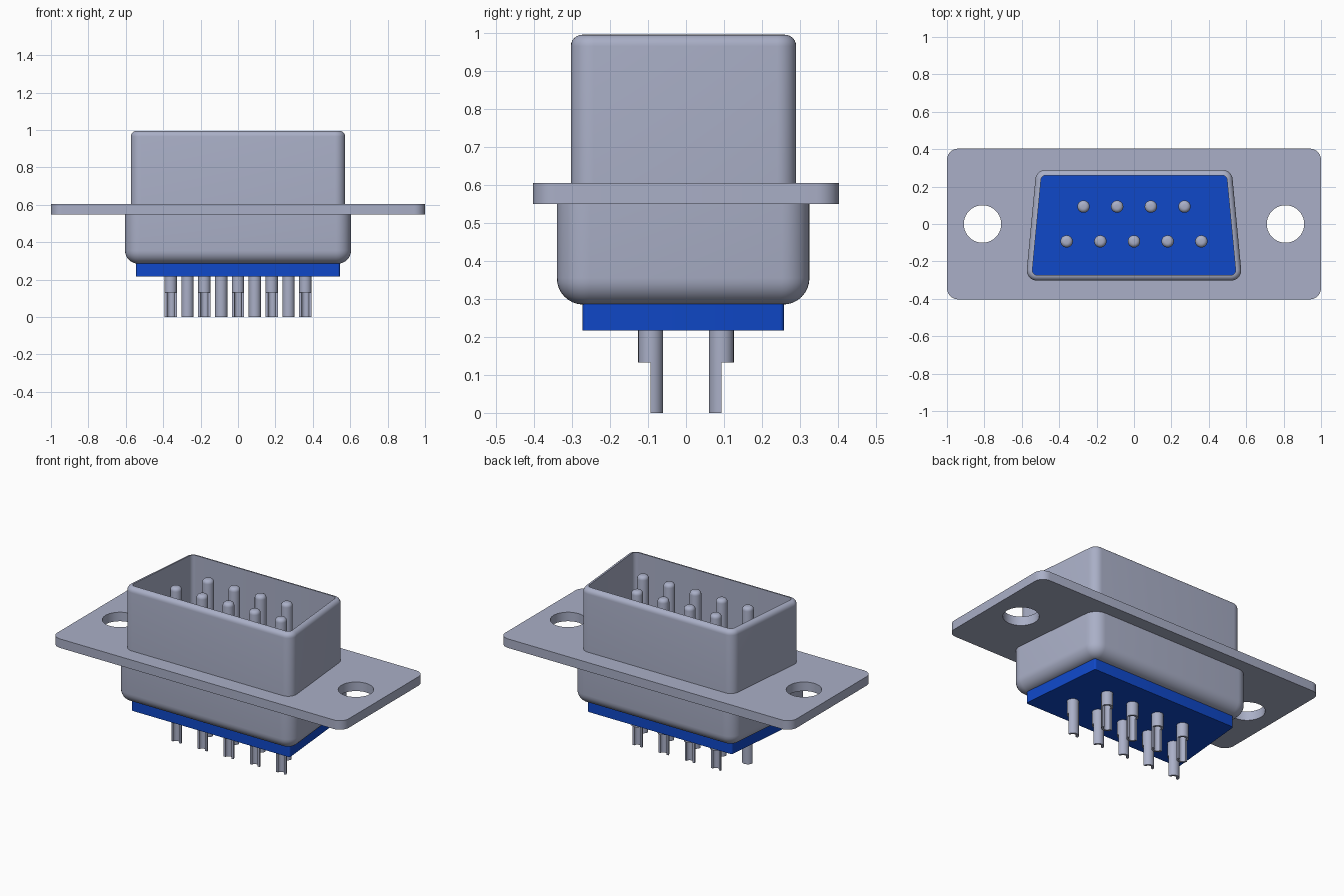
import bpy, bmesh, math

cube = bpy.data.objects.get("Cube")
if cube:
    bpy.data.objects.remove(cube, do_unlink=True)


def material(name, rgb, rough):
    m = bpy.data.materials.new(name)
    m.use_nodes = True
    m.diffuse_color = (*rgb, 1)
    bsdf = m.node_tree.nodes["Principled BSDF"]
    bsdf.inputs["Base Color"].default_value = (*rgb, 1)
    bsdf.inputs["Roughness"].default_value = rough
    return m


METAL = material("grey metal", (0.40, 0.43, 0.57), 0.5)
PLASTIC = material("blue plastic", (0.005, 0.065, 0.58), 0.5)
SLOPE = 0.095  # taper of the D-shaped outline


def d_ring(half, y0, y1, r, inset=0.0, n=8):
    """Rounded trapezoid outline, wide at the front; inset shrinks it evenly."""
    a = math.atan(SLOPE)
    side = []
    for cy, t0, t1 in ((y0 + r, -math.pi / 2, a), (y1 - r, a, math.pi / 2)):
        cx = half - SLOPE * cy - r * math.hypot(1, SLOPE)
        for i in range(n + 1):
            t = t0 + (t1 - t0) * i / n
            side.append((cx + (r - inset) * math.cos(t), cy + (r - inset) * math.sin(t)))
    return side + [(-x, y) for x, y in reversed(side)]


def circle(cx, cy, r, n=24):
    return [(cx + r * math.cos(2 * math.pi * i / n), cy + r * math.sin(2 * math.pi * i / n))
            for i in range(n)]


def add_loft(bm, rings, closed=False):
    """Skin (outline, z) rings; cap the ends, or join last to first."""
    loops = [[bm.verts.new((x, y, z)) for x, y in pts] for pts, z in rings]
    pairs = list(zip(loops, loops[1:]))
    if closed:
        pairs.append((loops[-1], loops[0]))
    for lo, hi in pairs:
        k = len(lo)
        for i in range(k):
            bm.faces.new((lo[i], lo[(i + 1) % k], hi[(i + 1) % k], hi[i]))
    if not closed:
        bm.faces.new(loops[0])
        bm.faces.new(loops[-1])


def smooth(ob):
    bpy.ops.object.select_all(action="DESELECT")
    ob.select_set(True)
    bpy.context.view_layer.objects.active = ob
    bpy.ops.object.shade_smooth_by_angle(angle=math.radians(35))


def finish(bm, name, mat):
    bmesh.ops.recalc_face_normals(bm, faces=bm.faces)
    me = bpy.data.meshes.new(name)
    bm.to_mesh(me)
    bm.free()
    me.materials.append(mat)
    ob = bpy.data.objects.new(name, me)
    bpy.context.collection.objects.link(ob)
    smooth(ob)
    return ob


def loft_object(name, mat, rings, closed=False):
    bm = bmesh.new()
    add_loft(bm, rings, closed)
    return finish(bm, name, mat)


def fillet(r, n=6):
    """(inset, distance before the end) steps of a quarter-round edge."""
    return [(r * (1 - math.cos(t)), r * (1 - math.sin(t)))
            for t in (math.pi / 2 * i / n for i in range(n + 1))]


UPPER = (0.55, -0.303, 0.29, 0.055)
LOWER = (0.58, -0.34, 0.325, 0.08)
INSULATOR = (0.52, -0.272, 0.258, 0.012)

# Mounting flange: filled flat outline with two screw holes and the D opening
R = 0.06
plate = []
for sx, sy, start in ((1, 1, 0), (-1, 1, 90), (-1, -1, 180), (1, -1, 270)):
    for i in range(9):
        t = math.radians(start + 90 * i / 8)
        plate.append((sx * (1 - R) + R * math.cos(t), sy * (0.403 - R) + R * math.sin(t)))
curve = bpy.data.curves.new("flange", "CURVE")
curve.dimensions = "2D"
curve.fill_mode = "BOTH"
curve.extrude = 0.028
for pts in (plate, circle(0.81, 0, 0.1, 40), circle(-0.81, 0, 0.1, 40), d_ring(*UPPER, 0.015)):
    sp = curve.splines.new("POLY")
    sp.points.add(len(pts) - 1)
    for p, (x, y) in zip(sp.points, pts):
        p.co = (x, y, 0, 1)
    sp.use_cyclic_u = True
curve.materials.append(METAL)
flange = bpy.data.objects.new("flange", curve)
flange.location.z = 0.577
bpy.context.collection.objects.link(flange)
bpy.ops.object.select_all(action="DESELECT")
flange.select_set(True)
bpy.context.view_layer.objects.active = flange
bpy.ops.object.convert(target="MESH")
flange = bpy.context.view_layer.objects.active
bm = bmesh.new()
bm.from_mesh(flange.data)
bmesh.ops.remove_doubles(bm, verts=bm.verts, dist=1e-5)
bmesh.ops.recalc_face_normals(bm, faces=bm.faces)
bm.to_mesh(flange.data)
bm.free()
smooth(flange)

# Upper shell: thin wall with a rounded rim
rings = [(d_ring(*UPPER), 0.56)]
rings += [(d_ring(*UPPER, i), 0.995 - d) for i, d in fillet(0.03)]
rings += [(d_ring(*UPPER, 0.03), 0.56)]
loft_object("upper_shell", METAL, rings, closed=True)

# Lower shell: deep cup with a rounded bottom edge
rings = [(d_ring(*LOWER), 0.56)]
rings += [(d_ring(*LOWER, i), 0.285 + d) for i, d in fillet(0.07, 8)]
loft_object("lower_shell", METAL, rings)

# Insulator: floor of the upper shell and the block below the lower shell
loft_object("insulator", PLASTIC, [(d_ring(*INSULATOR), 0.217), (d_ring(*INSULATOR), 0.60)])

# Pins: round-tipped rod with a hollow half-open solder cup at the bottom
PIN, BORE, TIP, CUP = 0.033, 0.02, 0.97, 0.132


def pin(name, x, y):
    bm = bmesh.new()
    rings = [(circle(0, 0, BORE), 0.2), (circle(0, 0, BORE), CUP),
             (circle(0, 0, PIN), CUP)]
    rings += [(circle(0, 0, PIN - i), TIP - d) for i, d in fillet(0.022, 5)]
    add_loft(bm, rings)
    arc = [math.pi * i / 12 for i in range(13)]
    cup = [(PIN * math.cos(t), PIN * math.sin(t)) for t in arc]
    cup += [(BORE * math.cos(t), BORE * math.sin(t)) for t in reversed(arc)]
    add_loft(bm, [(cup, 0.0), (cup, CUP)])
    ob = finish(bm, name, METAL)
    ob.location = (x, y, 0)
    if y > 0:  # cups open outwards on both rows
        ob.rotation_euler.z = math.pi


for i in range(5):
    pin(f"front_pin_{i + 1}", -0.36 + 0.18 * i, -0.093)
for i in range(4):
    pin(f"back_pin_{i + 1}", -0.27 + 0.18 * i, 0.093)
